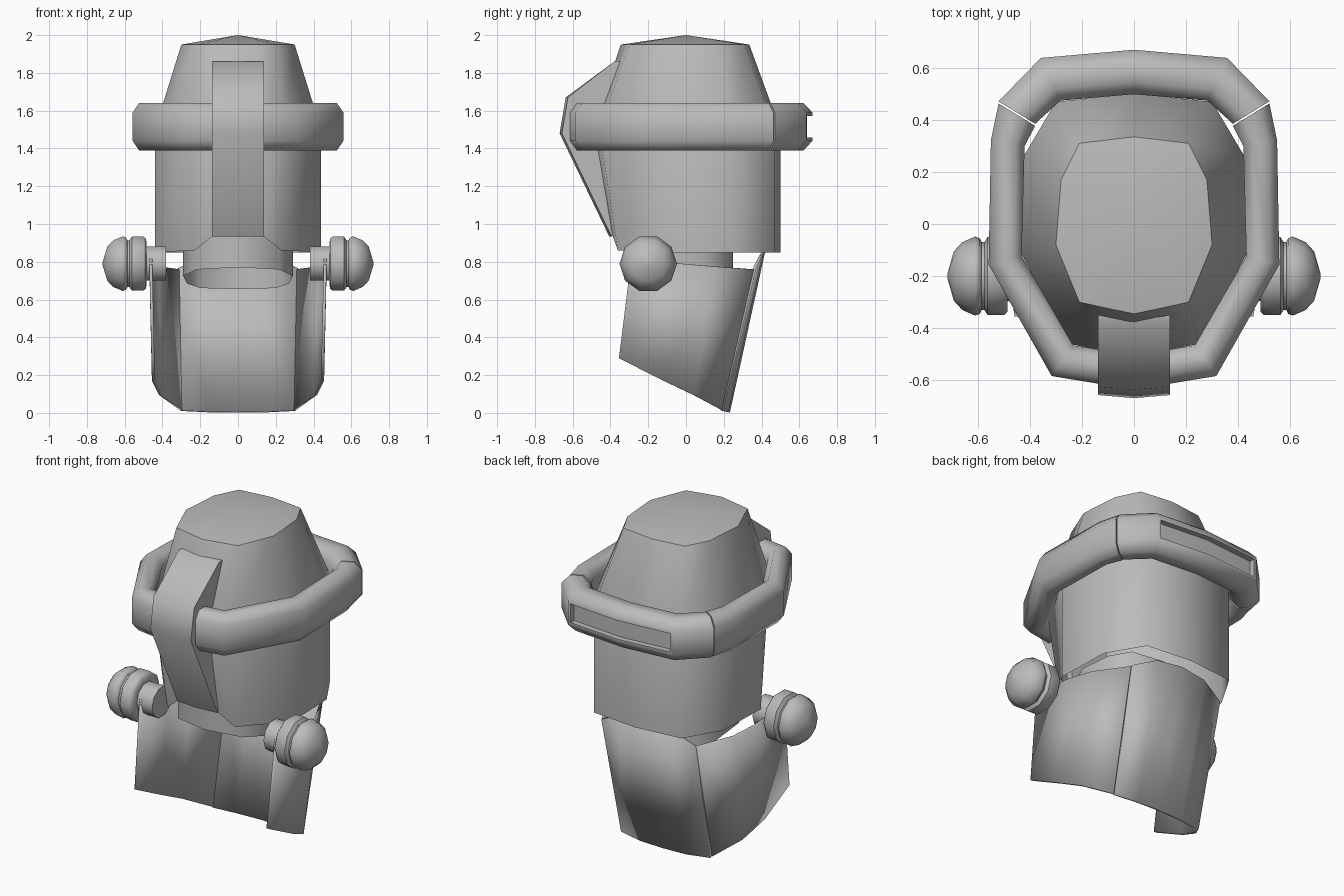
import bpy, bmesh, math
from mathutils import Vector

cube = bpy.data.objects.get("Cube")
if cube:
    bpy.data.objects.remove(cube, do_unlink=True)

grey = bpy.data.materials.new("plain_grey")
grey.use_nodes = True
TONE = (0.5, 0.5, 0.5, 1)
grey.diffuse_color = TONE
grey.node_tree.nodes["Principled BSDF"].inputs["Base Color"].default_value = TONE


def finish(name, bm, angle=40):
    bmesh.ops.remove_doubles(bm, verts=bm.verts, dist=0.0005)
    bmesh.ops.recalc_face_normals(bm, faces=bm.faces)
    mesh = bpy.data.meshes.new(name)
    bm.to_mesh(mesh)
    bm.free()
    obj = bpy.data.objects.new(name, mesh)
    bpy.context.collection.objects.link(obj)
    mesh.materials.append(grey)
    bpy.ops.object.select_all(action='DESELECT')
    obj.select_set(True)
    bpy.context.view_layer.objects.active = obj
    bpy.ops.object.shade_smooth_by_angle(angle=math.radians(angle))
    return obj


def loft(rings, closed=True, caps=True):
    """Skin a list of equally long point rows."""
    bm = bmesh.new()
    rows = [[bm.verts.new(p) for p in ring] for ring in rings]
    n = len(rows[0])
    for a, b in zip(rows, rows[1:]):
        for i in range(n if closed else n - 1):
            j = (i + 1) % n
            bm.faces.new((a[i], a[j], b[j], b[i]))
    if caps:
        bm.faces.new(rows[0])
        bm.faces.new(rows[-1])
    return bm


def mirrored(half):
    """Close a half outline, running front to back, across x = 0."""
    return half + [(-p[0], *p[1:]) for p in reversed(half) if p[0] > 0]


# Helmet shell, open below: three outlines and a shallow peak
low = mirrored([(0, -.40, .94), (.13, -.39, .94), (.23, -.36, .86), (.44, -.1, .85),
                (.43, .25, .85), (.3, .47, .85), (0, .5, .85)])
waist = mirrored([(0, -.5, 1.5), (.13, -.485, 1.5), (.25, -.46, 1.5), (.44, -.1, 1.5),
                  (.43, .25, 1.5), (.3, .47, 1.5), (0, .5, 1.5)])
crown = mirrored([(0, -.345, 1.95), (.11, -.322, 1.95), (.21, -.3, 1.95), (.3, -.08, 1.95),
                  (.28, .17, 1.95), (.21, .31, 1.95), (0, .335, 1.95)])
peak = [(0, 0, 2)] * len(crown)
finish("helmet_shell", loft([low, waist, crown, peak], caps=False), 58)

# Open neck tube whose rim slopes down to the rear
outline = mirrored([(0, -.33), (.22, -.27), (.29, -.1), (.27, .1), (.2, .22), (0, .25)])
finish("neck_tube", loft([[(x, y, .705 - .2 * y) for x, y in outline],
                          [(x, y, .96) for x, y in outline]], caps=False), 60)

# Ring around the shell: mitred sections of a flattened octagon
path = mirrored([(0, -.57, .065), (.275, -.525, .065), (.495, -.14, .063), (.485, .31, .065),
                 (.45, .42, .08), (.32, .548, .085), (0, .576, .085)])
sections = []
for i, (x, y, w) in enumerate(path):
    here = Vector((x, y))
    before = (here - Vector(path[i - 1][:2])).normalized()
    after = (Vector(path[(i + 1) % len(path)][:2]) - here).normalized()
    tangent = (before + after).normalized()
    side = Vector((tangent.y, -tangent.x)) / tangent.dot(after)
    ring = []
    for u, v in ((1, -.075), (1, .075), (.45, .125), (-.45, .125),
                 (-1, .075), (-1, -.075), (-.45, -.125), (.45, -.125)):
        p = here + side * (u * w)
        ring.append((p.x, p.y, 1.515 + v))
    sections.append(ring)
finish("front_ring", loft(sections[8:] + sections[:5]), 65)

# Rear part of the ring, with a recessed slot
bm = loft([[(x, y + .008, z) for x, y, z in ring] for ring in sections[4:9]])
bmesh.ops.recalc_face_normals(bm, faces=bm.faces)
slot = [f for f in bm.faces if f.normal.y > .9 and f.calc_center_median().y > .6
        and abs(f.normal.z) < .1]
bmesh.ops.inset_region(bm, faces=slot, thickness=.018, use_even_offset=True)
floor = bmesh.ops.extrude_face_region(bm, geom=slot)
bmesh.ops.delete(bm, geom=slot, context='FACES_ONLY')
pushed = [v for v in floor["geom"] if isinstance(v, bmesh.types.BMVert)]
bmesh.ops.translate(bm, verts=pushed, vec=(0, -.035, 0))
finish("rear_ring", bm, 65)

# Front crest, slightly ridged along its middle
crest = []
for x, bulge in ((-.138, 0), (0, .012), (.138, 0)):
    crest.append([(x, -.395 - bulge, .935), (x, -.657 - bulge, 1.48),
                  (x, -.625 - bulge, 1.67), (x, -.38, 1.86),
                  (x, -.34, 1.86), (x, -.42, 1.5), (x, -.36, .98)])
finish("front_crest", loft(crest), 45)


# Neck guard plates
def plate(name, upper, lower):
    obj = finish(name, loft([upper, lower], closed=False, caps=False), 40)
    thick = obj.modifiers.new("thickness", 'SOLIDIFY')
    thick.thickness = .016
    thick.offset = 0


def across(half):
    return [(-x, y, z) for x, y, z in reversed(half) if x > 0] + half


plate("rear_guard",
      across([(0, .41, .85), (.17, .398, .835), (.318, .362, .765)]),
      across([(0, .225, .005), (.16, .217, .005), (.304, .19, .012)]))
for s, label in ((1, "left"), (-1, "right")):
    plate(label + "_guard",
          [(s * x, y, z) for x, y, z in ((.318, .355, .76), (.43, .15, .775),
                                         (.462, -.02, .79), (.462, -.29, .815))],
          [(s * x, y, z) for x, y, z in ((.304, .185, .018), (.41, .04, .095),
                                         (.448, -.12, .17), (.45, -.355, .29))])

    # Ear knob turned around the x axis: stem, collar and domed cap
    knob = []
    for x, r in ((.38, .095), (.485, .095), (.486, .138), (.5, .15), (.562, .15),
                 (.575, .13), (.585, .13), (.592, .145), (.61, .152), (.66, .13),
                 (.692, .095), (.717, .008)):
        knob.append([(s * x, -.2 + r * math.cos(a), .79 + r * math.sin(a))
                     for a in (math.tau * i / 10 for i in range(10))])
    finish(label + "_ear_knob", loft(knob), 50)
